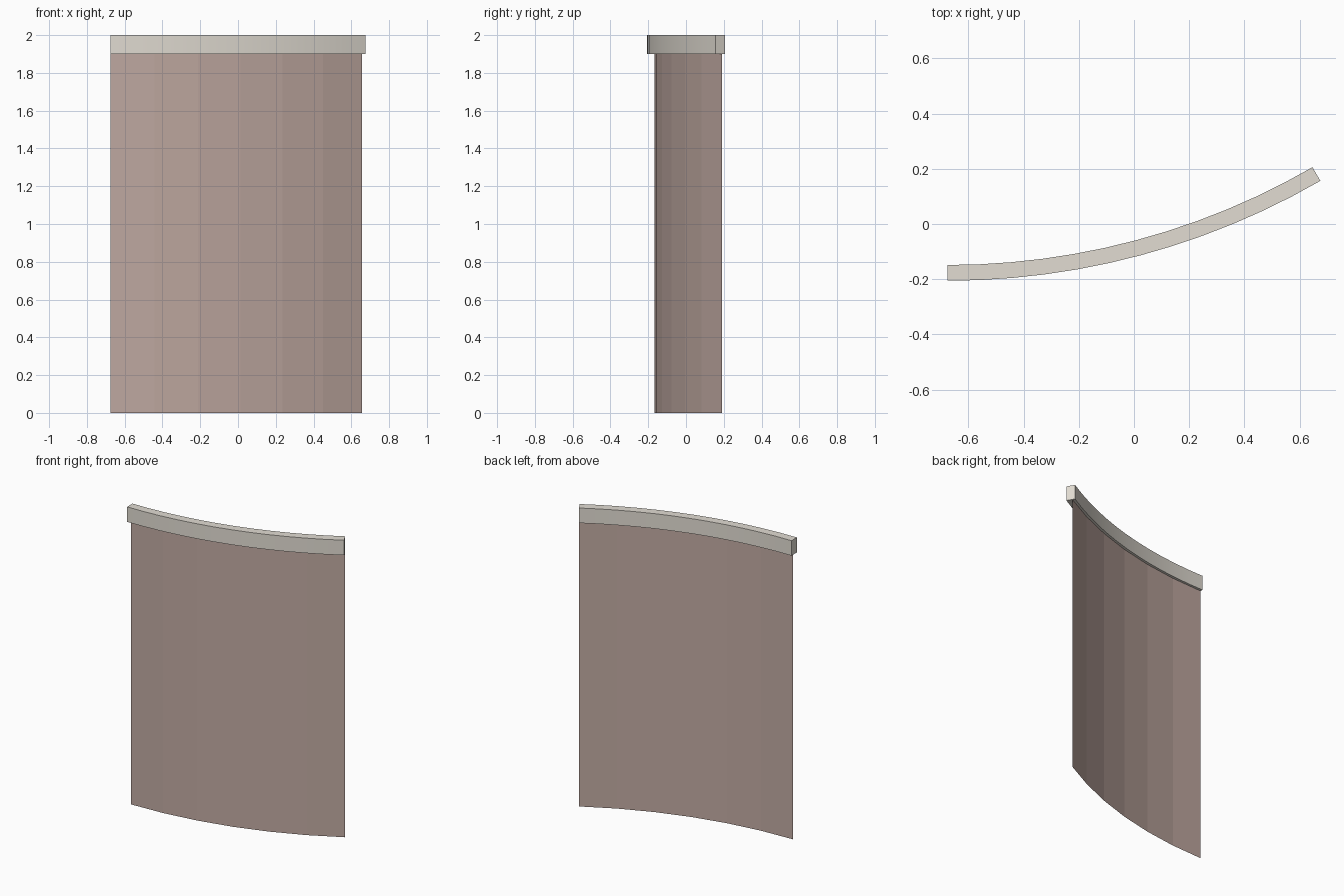
import bpy, bmesh, math

if "Cube" in bpy.data.objects:
    bpy.data.objects.remove(bpy.data.objects["Cube"])

CX, CY = -0.675, 2.4945   # centre of the arc
SWEEP = math.radians(30)


def material(name, rgb):
    m = bpy.data.materials.new(name)
    m.diffuse_color = (*rgb, 1)
    m.use_nodes = True
    m.node_tree.nodes["Principled BSDF"].inputs["Base Color"].default_value = m.diffuse_color
    return m


def arc_sweep(name, profile, steps, mat, closed):
    """Revolve a (radius, z) profile through the arc; closed profiles get end caps."""
    bm = bmesh.new()
    rings = []
    for i in range(steps + 1):
        a = SWEEP * i / steps
        rings.append([bm.verts.new((CX + r * math.sin(a), CY - r * math.cos(a), z))
                      for r, z in profile])
    n = len(profile)
    for r0, r1 in zip(rings, rings[1:]):
        for j in range(n if closed else n - 1):
            k = (j + 1) % n
            bm.faces.new((r0[j], r1[j], r1[k], r0[k]))
    if closed:
        bm.faces.new(rings[0])
        bm.faces.new(rings[-1][::-1])
        bmesh.ops.recalc_face_normals(bm, faces=bm.faces)
    me = bpy.data.meshes.new(name)
    bm.to_mesh(me)
    bm.free()
    me.materials.append(mat)
    ob = bpy.data.objects.new(name, me)
    bpy.context.collection.objects.link(ob)
    return ob


# Curved thin wall panel, faceted
arc_sweep("wall_panel", [(2.661, 0), (2.661, 1.9)], 6,
          material("panel_brown", (0.53, 0.40, 0.36)), False)

# Cap rail along the top
rail = arc_sweep("top_rail", [(2.7, 1.9), (2.7, 2.0), (2.643, 2.0), (2.643, 1.9)], 12,
                 material("rail_beige", (0.76, 0.72, 0.65)), True)
bpy.context.view_layer.objects.active = rail
rail.select_set(True)
bpy.ops.object.shade_smooth_by_angle(angle=math.radians(30))
